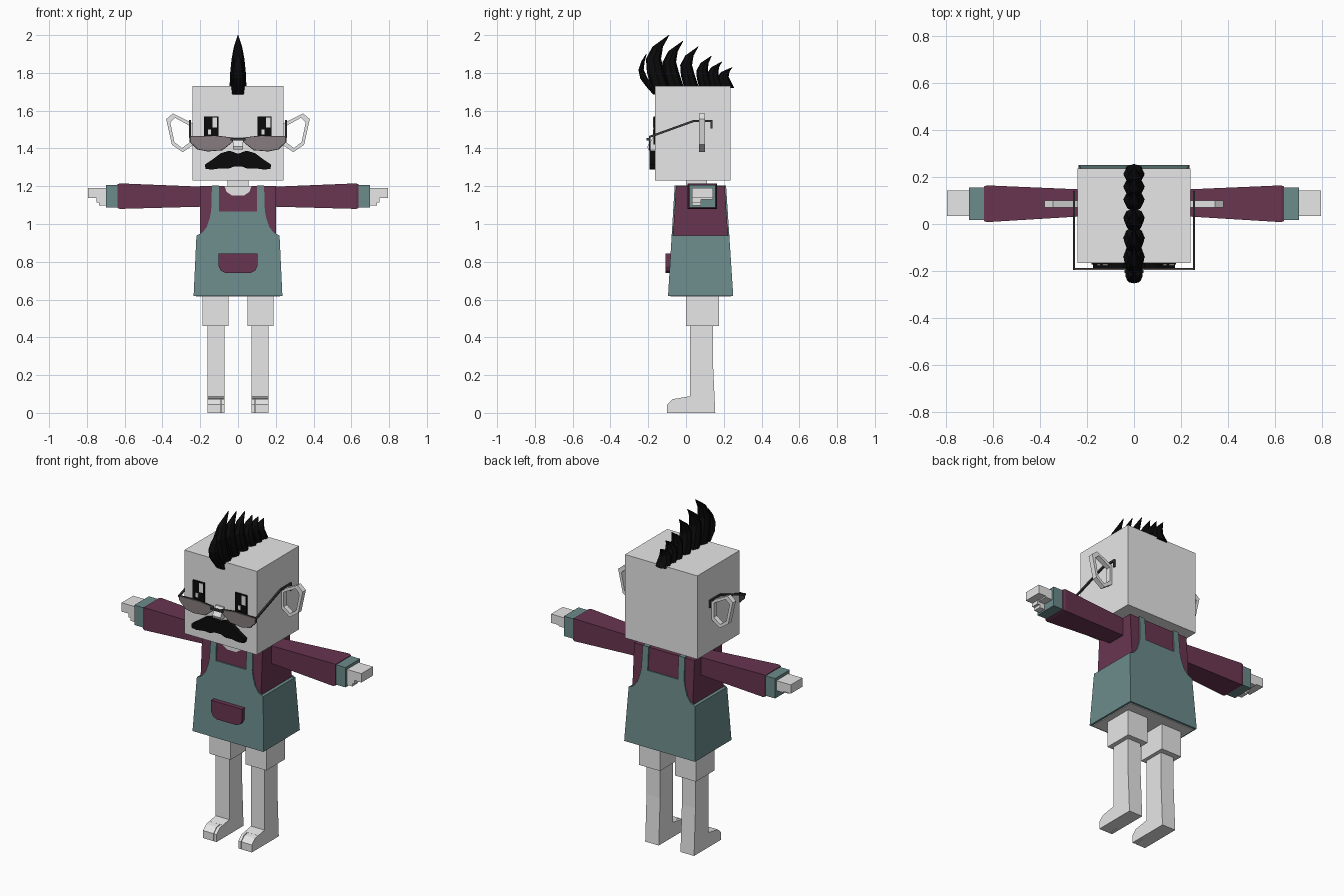
import bpy, bmesh, math

cube = bpy.data.objects.get("Cube")
if cube:
    bpy.data.objects.remove(cube, do_unlink=True)


def material(name, r, g, b):
    m = bpy.data.materials.new(name)
    m.use_nodes = True
    m.diffuse_color = (r, g, b, 1)
    m.node_tree.nodes["Principled BSDF"].inputs["Base Color"].default_value = (r, g, b, 1)
    return m


SKIN = material("pale_grey", .8, .8, .8)
TEAL = material("dull_teal", .15, .26, .26)
MAROON = material("maroon", .14, .036, .08)
BLACK = material("black", .003, .003, .003)
WIRE = material("dark_grey", .045, .043, .045)
GLASS = material("smoky_lens", .24, .20, .21)
WHITE = material("white", .95, .95, .95)


def loft(name, rings, mat, mirror=False, closed=False):
    """Join rings of points with quads; cap the ends or close into a loop."""
    bm = bmesh.new()
    rows = [[bm.verts.new(p) for p in ring] for ring in rings]
    pairs = list(zip(rows, rows[1:]))
    if closed:
        pairs.append((rows[-1], rows[0]))
    else:
        bm.faces.new(rows[0])
        bm.faces.new(rows[-1])
    for a, b in pairs:
        for i in range(len(a)):
            j = (i + 1) % len(a)
            bm.faces.new((a[i], a[j], b[j], b[i]))
    bmesh.ops.recalc_face_normals(bm, faces=bm.faces)
    me = bpy.data.meshes.new(name)
    bm.to_mesh(me)
    bm.free()
    me.materials.append(mat)
    ob = bpy.data.objects.new(name, me)
    bpy.context.collection.objects.link(ob)
    if mirror:
        ob.modifiers.new("mirror", 'MIRROR').use_mirror_merge = False
    return ob


def rect(a0, a1, b0, b1):
    return [(a0, b0), (a1, b0), (a1, b1), (a0, b1)]


def box(name, x0, x1, y0, y1, z0, z1, mat, mirror=False):
    return loft(name, [[(x, y, z) for x, y in rect(x0, x1, y0, y1)] for z in (z0, z1)], mat, mirror)


def side_prism(name, pts, x0, x1, mat, mirror=False):
    return loft(name, [[(x, y, z) for y, z in pts] for x in (x0, x1)], mat, mirror)


def front_prism(name, pts, y0, y1, mat, mirror=False):
    return loft(name, [[(x, y, z) for x, z in pts] for y in (y0, y1)], mat, mirror)


def symmetric(half):
    return half + [(-x, z) for x, z in reversed(half)]


# Sloping front and back of the clothes
def front_y(z):
    return -.095 + (z - .62) * .06


def back_y(z):
    return .25 - (z - .62) * .065


# Head, neck and nose
box("head", -.24, .24, -.165, .235, 1.23, 1.73, SKIN)
box("neck", -.055, .055, 0, .11, 1.15, 1.24, SKIN)
side_prism("nose", [(-.16, 1.46), (-.175, 1.46), (-.205, 1.41), (-.2, 1.395), (-.16, 1.395)],
           -.027, .027, SKIN)

# Open ring ears
outer = [(.235, 1.53), (.345, 1.585), (.38, 1.555), (.35, 1.42), (.293, 1.38), (.235, 1.42)]
cx, cz = .303, 1.48
inner = [(cx + (x - cx) * .72, cz + (z - cz) * .78) for x, z in outer]
loft("ears", [[(x, y, z) for x, z in ring] for ring, y in
              ((outer, .07), (outer, .1), (inner, .1), (inner, .07))], SKIN, True, True)

# Eyes, each with two highlights on the same side
for label, x in (("right", -.18), ("left", .102)):
    box(label + "_eye", x, x + .076, -.173, -.164, 1.42, 1.57, BLACK)
    box(label + "_eye_highlight", x + .046, x + .07, -.176, -.172, 1.51, 1.565, WHITE)
    box(label + "_eye_glint", x + .022, x + .038, -.176, -.172, 1.475, 1.5, WHITE)

# Moustache
front_prism("moustache", symmetric([
    (0, 1.372), (.045, 1.388), (.09, 1.375), (.13, 1.345), (.175, 1.315), (.172, 1.292),
    (.14, 1.288), (.09, 1.295), (.05, 1.293), (.02, 1.305)]), -.192, -.16, BLACK)

# Half-moon glasses with bent temples
lens = [(.25, 1.462), (.25, 1.435), (.212, 1.398), (.16, 1.388), (.085, 1.394), (.032, 1.435), (.032, 1.455),
        (.12, 1.465)]
rim = [(.14 + (x - .14) * 1.05, 1.43 + (z - 1.43) * 1.1) for x, z in lens]
front_prism("glasses_rims", rim, -.192, -.187, WIRE, True)
front_prism("lenses", lens, -.196, -.191, GLASS, True)
box("glasses_bridge", -.04, .04, -.208, -.196, 1.443, 1.455, WIRE)
temple = [(-.196, 1.46), (.04, 1.545), (.14, 1.545)]
loft("glasses_temples", [[(x, y, z + d) for x, d in rect(.25, .259, -.006, .006)] for y, z in temple], WIRE, True)
box("temple_hooks", .25, .259, .13, .14, 1.505, 1.545, WIRE, True)


# Mohawk: spikes of oval rings leaning backwards
def oval(z, y, length, width):
    return [(width * math.cos(i * math.pi / 4), y + length * math.sin(i * math.pi / 4), z) for i in range(8)]


SHAPE = [(0, -.045, .05, .045), (.3, -.07, .047, .041), (.55, -.082, .04, .034),
         (.78, -.06, .028, .022), (1, 0, .002, .002)]
tips = [(-.09, 2.0), (-.015, 1.97), (.065, 1.94), (.135, 1.89), (.19, 1.86), (.245, 1.83)]
for n, (ty, tz) in enumerate(tips):
    h = tz - 1.72
    k = h / .28
    loft("hair_spike_%d" % (n + 1),
         [oval(1.72 + t * h, ty + off * max(k, .6), ln * max(k, .75), w) for t, off, ln, w in SHAPE], BLACK)
loft("hair_forelock", [oval(*r) for r in (
    (1.685, -.165, .008, .03), (1.73, -.188, .025, .036), (1.77, -.222, .02, .036),
    (1.815, -.238, .014, .03), (1.86, -.228, .009, .02), (1.9, -.21, .002, .003))], BLACK)

# Shirt and scooped neckline
loft("shirt", [[(x, y, z) for x, y in rect(-.2, .2, front_y(z) + .007, back_y(z) - .007)]
               for z in (.9, 1.2)], MAROON)
front_prism("neckline", symmetric([(.072, 1.201), (.06, 1.17), (.03, 1.15)]), front_y(1.17) + .002, 0, SKIN)

# Pinafore skirt with bib and straps, front and back
loft("skirt", [[(x, y, z) for x, y in rect(-w, w, front_y(z), back_y(z))]
               for z, w in ((.62, .235), (.94, .22))], TEAL)
bib = symmetric([(.218, .935), (.218, .94), (.19, .953), (.165, .985), (.15, 1.03), (.142, 1.07),
                 (.138, 1.203), (.1, 1.203), (.1, 1.067)])
for label, surf, s in (("front", front_y, 1), ("back", back_y, -1)):
    loft(label + "_bib", [[(x, surf(z) + s * d, z) for x, z in bib] for d in (0, .009)], TEAL)
box("shoulder_straps", .1, .138, front_y(1.2), back_y(1.2), 1.197, 1.205, TEAL, True)
front_prism("pocket", symmetric([(.102, .845), (.102, .775), (.09, .752), (.065, .74)]), -.108, -.07, MAROON)
box("hips", -.222, .222, -.082, .237, .616, .65, SKIN)

# Sleeves flaring to the wrist, cuffs and hands
loft("sleeves", [[(x, y, z) for y, z in rect(*r)] for x, r in (
    (.18, (.035, .145, 1.092, 1.197)), (.625, (.008, .164, 1.08, 1.215)),
    (.637, (.012, .16, 1.084, 1.211)))], MAROON, True)
box("cuffs", .63, .7, .018, .156, 1.088, 1.207, TEAL, True)
box("palms", .69, .745, .033, .143, 1.13, 1.19, SKIN, True)
box("fingers", .74, .795, .033, .143, 1.137, 1.19, SKIN, True)
box("thumbs", .69, .735, .033, .08, 1.097, 1.135, SKIN, True)
box("thumb_tips", .73, .75, .033, .08, 1.115, 1.14, SKIN, True)

# Legs, feet and toes
box("thighs", .05, .188, 0, .175, .46, .64, SKIN, True)
side_prism("shins", [(.02, .48), (.142, .48), (.142, .28), (.155, 0), (-.04, 0), (-.04, .078), (.02, .088)],
           .072, .162, SKIN, True)
toe = [(-.03, 0), (-.1, 0), (-.1, .045), (-.07, .073), (-.03, .079)]
side_prism("big_toes", toe, .072, .089, SKIN, True)
side_prism("small_toes", toe, .093, .162, SKIN, True)
